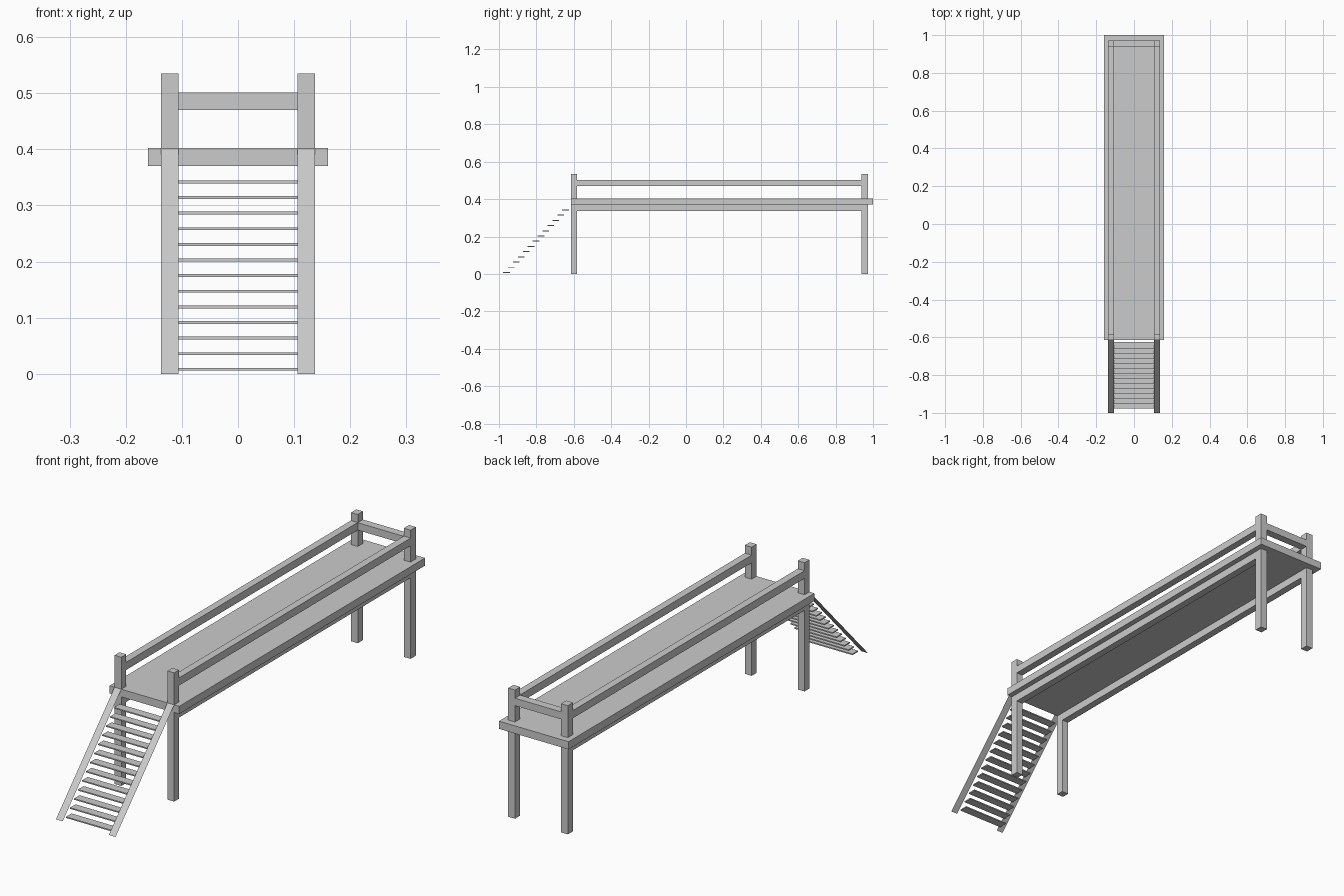
import bpy

if "Cube" in bpy.data.objects:
    bpy.data.objects.remove(bpy.data.objects["Cube"])


def mesh_object(name, verts, faces):
    mesh = bpy.data.meshes.new(name)
    mesh.from_pydata(verts, [], faces)
    obj = bpy.data.objects.new(name, mesh)
    bpy.context.collection.objects.link(obj)
    return obj


def box(name, x, y, z):
    """Box from (min, max) ranges on each axis."""
    verts = [(a, b, c) for a in x for b in y for c in z]
    faces = [(0, 1, 3, 2), (4, 6, 7, 5), (0, 4, 5, 1),
             (2, 3, 7, 6), (0, 2, 6, 4), (1, 5, 7, 3)]
    return mesh_object(name, verts, faces)


IN, OUT = 0.106, 0.137           # post inner and outer x
FRONT = (-0.615, -0.583)         # front post depth
BACK = (0.938, 0.972)            # back post depth
SPAN = (FRONT[1], BACK[0])       # between the posts

# Deck
box("deck", (-0.16, 0.16), (-0.615, 1.0), (0.37, 0.402))

for side, s in (("left", -1), ("right", 1)):
    x = tuple(sorted((s * IN, s * OUT)))
    # Posts, beam and handrail on each side
    box(f"{side}_front_post", x, FRONT, (0, 0.535))
    box(f"{side}_back_post", x, BACK, (0, 0.535))
    box(f"{side}_beam", x, SPAN, (0.337, 0.37))
    box(f"{side}_rail", x, SPAN, (0.47, 0.502))
    # Stair stringer: a flat sloping strip
    mesh_object(f"{side}_stringer",
                [(x[0], -1, 0), (x[1], -1, 0),
                 (x[1], -0.615, 0.402), (x[0], -0.615, 0.402)],
                [(0, 1, 2, 3)])

# Back handrail
box("back_rail", (-IN, IN), BACK, (0.47, 0.501))

# Stair treads
COUNT = 13
for i in range(COUNT):
    t = i / (COUNT - 1)
    y = -0.960 + t * 0.316
    z = 0.008 + t * 0.334
    box(f"tread_{i + 1}", (-IN, IN), (y - 0.018, y + 0.018), (z - 0.0025, z + 0.0025))
